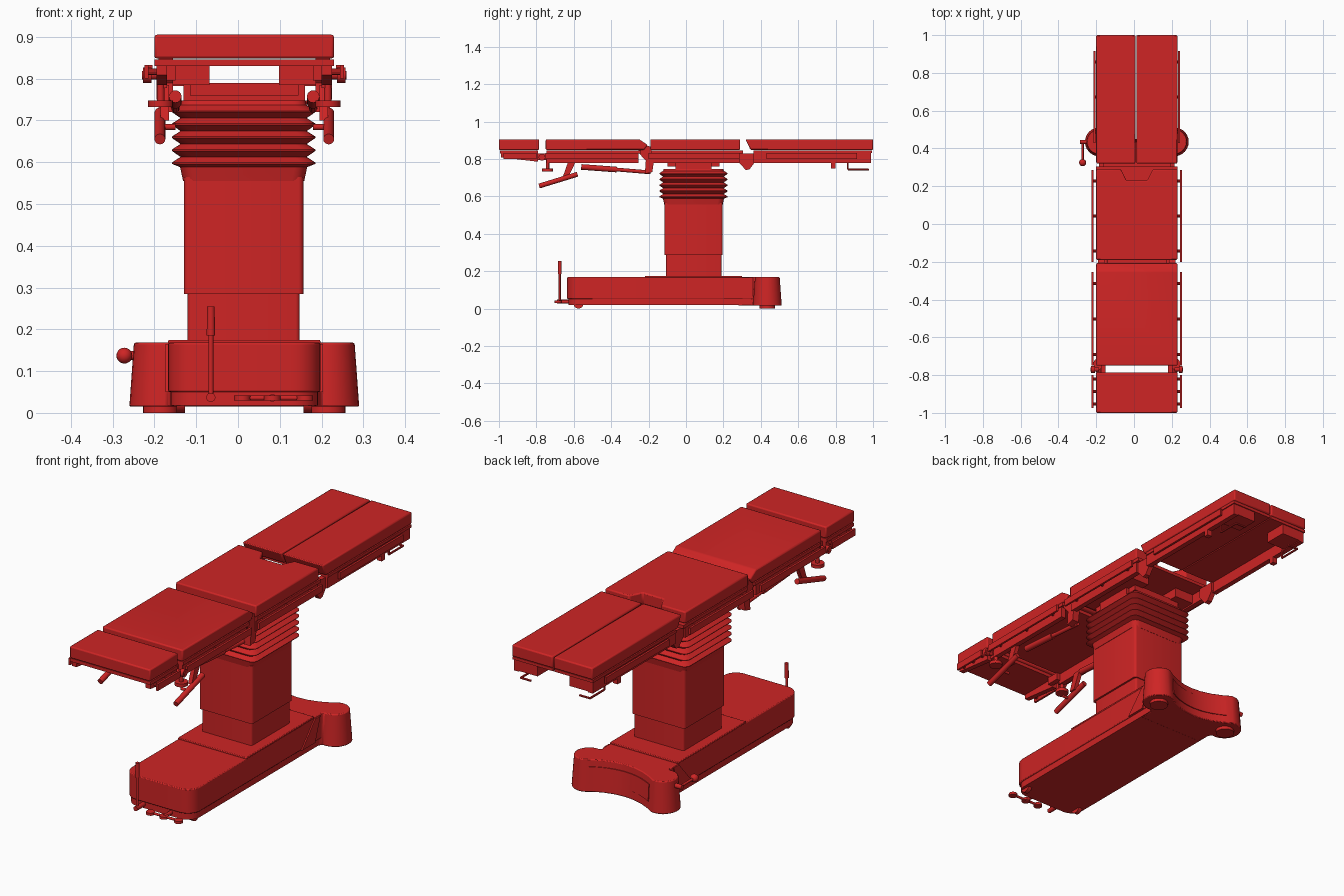
import bpy, bmesh, math
from mathutils import Vector

if "Cube" in bpy.data.objects:
    bpy.data.objects.remove(bpy.data.objects["Cube"])

red = bpy.data.materials.new("signal_red")
red.use_nodes = True
COLOUR = (0.62, 0.018, 0.018, 1)
red.diffuse_color = COLOUR
red.node_tree.nodes["Principled BSDF"].inputs["Base Color"].default_value = COLOUR
CX = 0.015  # centre line of the table


def finish(name, bm, bevel=0, smooth=True):
    bmesh.ops.recalc_face_normals(bm, faces=bm.faces)
    mesh = bpy.data.meshes.new(name)
    bm.to_mesh(mesh)
    bm.free()
    mesh.materials.append(red)
    ob = bpy.data.objects.new(name, mesh)
    bpy.context.collection.objects.link(ob)
    if bevel:
        mod = ob.modifiers.new("soft_edges", "BEVEL")
        mod.width, mod.segments, mod.limit_method = bevel, 2, "ANGLE"
    if smooth:
        bpy.ops.object.select_all(action="DESELECT")
        ob.select_set(True)
        bpy.context.view_layer.objects.active = ob
        bpy.ops.object.shade_smooth_by_angle(angle=math.radians(35))
    return ob


def loft(name, rings, bevel=0):
    """Skin a list of equal-length point rings and cap both ends."""
    bm = bmesh.new()
    loops = [[bm.verts.new(p) for p in ring] for ring in rings]
    n = len(loops[0])
    for a, b in zip(loops, loops[1:]):
        for i in range(n):
            bm.faces.new((a[i], a[(i + 1) % n], b[(i + 1) % n], b[i]))
    bm.faces.new(loops[0])
    bm.faces.new(loops[-1])
    return finish(name, bm, bevel)


def plan(name, pts, z0, z1, bevel=0):
    return loft(name, [[(x, y, z) for x, y in pts] for z in (z0, z1)], bevel)


def side(name, pts, x0, x1, bevel=0):
    return loft(name, [[(x, y, z) for y, z in pts] for x in (x0, x1)], bevel)


def box(name, x0, x1, y0, y1, z0, z1, bevel=0):
    return plan(name, [(x0, y0), (x1, y0), (x1, y1), (x0, y1)], z0, z1, bevel)


def rod(name, p, q, r, r2=None, n=16):
    p, q = Vector(p), Vector(q)
    d = q - p
    bm = bmesh.new()
    bmesh.ops.create_cone(bm, cap_ends=True, segments=n, radius1=r,
                          radius2=r if r2 is None else r2, depth=d.length)
    bmesh.ops.rotate(bm, verts=bm.verts, matrix=Vector((0, 0, 1)).rotation_difference(d).to_matrix())
    bmesh.ops.translate(bm, verts=bm.verts, vec=(p + q) / 2)
    return finish(name, bm)


def ball(name, p, r):
    bm = bmesh.new()
    bmesh.ops.create_uvsphere(bm, u_segments=16, v_segments=10, radius=r)
    bmesh.ops.translate(bm, verts=bm.verts, vec=p)
    return finish(name, bm)


def arc(cx, cy, r, a0, a1, n=8):
    angles = [math.radians(a0 + (a1 - a0) * i / n) for i in range(n + 1)]
    return [(cx + r * math.cos(a), cy + r * math.sin(a)) for a in angles]


def round_rect(cx, cy, hx, hy, r, z):
    pts = []
    for k, (sx, sy) in enumerate([(1, 1), (-1, 1), (-1, -1), (1, -1)]):
        pts += arc(cx + sx * (hx - r), cy + sy * (hy - r), r, 90 * k, 90 * k + 90, 4)
    return [(x, y, z) for x, y in pts]


# Base: long body with rounded front corners, recessed skirt and raised deck
def body_plan(w, front, r):
    return (arc(CX - w + r, front + r, r, 180, 270) + arc(CX + w - r, front + r, r, 270, 360)
            + [(CX + w, 0.36), (CX - w, 0.36)])


plan("base_body", body_plan(0.182, -0.635, 0.065), 0.05, 0.168, 0.004)
plan("base_skirt", body_plan(0.176, -0.628, 0.062), 0.018, 0.05)
box("base_deck", CX - 0.182, CX + 0.182, -0.22, 0.3, 0.165, 0.175, 0.003)


# Rear foot: two round ends joined by a concave bridge
def foot_plan(grow):
    ex, ey, r = 0.198, 0.435, 0.066 + grow
    half = arc(ex, ey, r, -100, 100, 14)
    rear = [(x, 0.437 + grow + 0.063 * (x / 0.186) ** 2) for x in (0.15, 0.1, 0.05)]
    right = [(0.17, 0.28)] + [(0.173, 0.34), (0.18, 0.362 - grow)] + half + rear
    left = [(-x, y) for x, y in reversed(right)]
    return [(CX + x, y) for x, y in right + [(0, 0.437 + grow)] + left]


loft("rear_foot", [[(x, y, z) for x, y in foot_plan(g)] for z, g in ((0.015, 0.011), (0.168, 0.0))], 0.004)
xs = [-0.16 + 0.02 * i for i in range(17)]
edge = [(CX + x, 0.441 + 0.063 * (x / 0.186) ** 2) for x in xs]
loft("rear_foot_panel", [[(x, y + d, z) for x, y in edge] + [(x, y - 0.012, z) for x, y in reversed(edge)]
                         for z, d in ((0.055, 0.009), (0.135, 0.003))])

for s, tag in ((-1, "right"), (1, "left")):
    x = CX + s * 0.2
    # Feet and wheels
    rod(f"rear_pad_{tag}", (x, 0.435, 0), (x, 0.435, 0.02), 0.042, n=24)
    w = CX + s * 0.152
    rod(f"front_wheel_{tag}", (w - 0.01, -0.575, 0.027), (w + 0.01, -0.575, 0.027), 0.027, n=24)
    # Sloping shoulder between body and foot
    side(f"base_shoulder_{tag}", [(0.2, 0.05), (0.3, 0.05), (0.34, 0.165), (0.3, 0.165)],
         CX + s * 0.17, CX + s * 0.188)

# Column: two telescoping sleeves and a bellows
loft("column_lower", [round_rect(0.0135, 0.042, 0.134, 0.148, 0.01, z) for z in (0.16, 0.29)])
loft("column_upper", [round_rect(0.0135, 0.04, 0.143, 0.155, 0.012, z) for z in (0.285, 0.565)])
folds = [(0.145, 0.555), (0.152, 0.588)]
for i in range(5):
    z = 0.597 + 0.031 * i
    folds += [(0.172, z - 0.001), (0.172, z + 0.002), (0.151, z + 0.0155)]
folds += [(0.148, 0.747)]
loft("column_bellows", [round_rect(0.0135, 0.04, h, h + 0.011, 0.03, z) for h, z in folds])
box("column_head", CX - 0.145, CX + 0.145, -0.055, 0.135, 0.74, 0.79)
box("head_plate", CX - 0.13, CX + 0.13, -0.1, 0.18, 0.76, 0.79)

# Mattress cushions
L, R = CX - 0.215, CX + 0.215
Z0, Z1, B = 0.848, 0.905, 0.006
box("head_cushion", L, R, -1, -0.785, Z0, Z1, B)
side("back_cushion", [(-0.75, Z0), (-0.225, Z0), (-0.205, 0.875), (-0.25, Z1), (-0.75, Z1)], L, R, B)
plan("seat_cushion", [(L, -0.19), (R, -0.19), (R, 0.29), (CX + 0.085, 0.29), (CX + 0.055, 0.23),
                      (CX - 0.055, 0.23), (CX - 0.085, 0.29), (L, 0.29)], Z0, Z1, B)
for a, b, tag in ((L, CX - 0.008, "right"), (CX - 0.002, R, "left")):
    side(f"leg_cushion_{tag}", [(0.345, Z0), (1, Z0), (1, Z1), (0.318, Z1)], a, b, B)
    box(f"leg_board_{tag}", a, b, 0.36, 0.995, 0.832, 0.846)

# Boards under the cushions
box("head_board", L, R, -0.995, -0.79, 0.83, 0.846)
box("back_board", L, R, -0.745, -0.24, 0.83, 0.846)
box("seat_board", L, R, -0.185, 0.305, 0.83, 0.846)

# Side frames, rails and fittings, mirrored across the centre line
sections = {"head": (-0.99, -0.79, -0.975, -0.8), "back": (-0.745, -0.255, -0.75, -0.255),
            "seat": (-0.185, 0.285, -0.2, 0.285), "leg": (0.36, 0.99, 0.43, 0.915)}
for s, tag in ((-1, "right"), (1, "left")):
    def X(d):
        return CX + s * d

    for part, (y0, y1, r0, r1) in sections.items():
        low = (0.808, 0.785) if part == "head" else (0.778, 0.778)
        side(f"{part}_frame_{tag}", [(y0, low[0]), (y1, low[1]), (y1, 0.835), (y0, 0.835)], X(0.185), X(0.21))
        out = 0.224 if part == "leg" else 0.234
        box(f"{part}_rail_{tag}", X(out - 0.005), X(out + 0.005), r0, r1, 0.8, 0.832)
        for k in (0.12, 0.5, 0.88):
            y = r0 + (r1 - r0) * k
            rod(f"{part}_rail_post_{tag}", (X(0.2), y, 0.816), (X(out), y, 0.816), 0.008, n=10)
    # Seat supports, leg blocks and wire handles
    box(f"seat_support_{tag}", X(0.083), X(0.19), -0.12, 0.22, 0.785, 0.832)
    box(f"leg_block_{tag}", X(0.085), X(0.205), 0.88, 0.99, 0.782, 0.835)
    path = [(X(0.185), 0.865, 0.785), (X(0.185), 0.865, 0.743), (X(0.185), 0.975, 0.743),
            (X(0.13), 0.975, 0.743)]
    for p, q in zip(path, path[1:]):
        rod(f"leg_wire_handle_{tag}", p, q, 0.005, n=8)
    box(f"leg_stud_{tag}", X(0.185), X(0.21), 0.775, 0.8, 0.75, 0.785)
    # Hinges between sections
    side(f"leg_hinge_{tag}", [(0.28, 0.83), (0.28, 0.785), (0.32, 0.74), (0.34, 0.745), (0.37, 0.785),
                             (0.37, 0.83)], X(0.175), X(0.2))
    side(f"back_hinge_{tag}", [(-0.26, 0.84), (-0.22, 0.875), (-0.19, 0.865), (-0.17, 0.8),
                              (-0.18, 0.73), (-0.22, 0.72), (-0.215, 0.79)], X(0.17), X(0.205))
    box(f"head_hinge_{tag}", X(0.165), X(0.19), -0.8, -0.735, 0.795, 0.83)
    # Clamp knobs
    rod(f"side_knob_stem_{tag}", (X(0.2), -0.77, 0.808), (X(0.245), -0.77, 0.808), 0.01)
    rod(f"side_knob_{tag}", (X(0.222), -0.77, 0.808), (X(0.242), -0.77, 0.808), 0.018)
    rod(f"lower_knob_stem_{tag}", (X(0.2), -0.74, 0.735), (X(0.2), -0.74, 0.8), 0.009)
    rod(f"lower_knob_{tag}", (X(0.2), -0.74, 0.732), (X(0.2), -0.74, 0.748), 0.03)
    # Back section struts and release handles
    rod(f"back_strut_{tag}", (X(0.165), -0.56, 0.757), (X(0.165), -0.37, 0.743), 0.015)
    rod(f"back_strut_piston_{tag}", (X(0.165), -0.37, 0.743), (X(0.165), -0.19, 0.728), 0.01)
    side(f"handle_bracket_{tag}", [(-0.66, 0.7), (-0.63, 0.7), (-0.59, 0.785), (-0.63, 0.785)], X(0.18), X(0.2))
    rod(f"release_handle_{tag}", (X(0.202), -0.785, 0.655), (X(0.202), -0.58, 0.718), 0.013)
    rod(f"handle_stub_{tag}", (X(0.165), -0.69, 0.684), (X(0.202), -0.69, 0.684), 0.007)

# Foot controls: upright lever, front pedals and side pedal
rod("lever_stem", (-0.065, -0.675, 0.035), (-0.065, -0.675, 0.19), 0.006)
rod("lever_grip", (-0.065, -0.675, 0.185), (-0.065, -0.675, 0.255), 0.010, 0.009)
rod("lever_arm", (-0.065, -0.69, 0.037), (-0.065, -0.61, 0.037), 0.011)
rod("pedal_bar", (0.0, -0.68, 0.036), (0.17, -0.68, 0.036), 0.006)
rod("pedal_arm", (0.082, -0.68, 0.036), (0.082, -0.61, 0.036), 0.009)
for x in (0.01, 0.082, 0.16):
    rod("pedal_pad", (x, -0.682, 0.03), (x, -0.682, 0.042), 0.02)
rod("side_pedal_arm", (-0.272, 0.44, 0.137), (-0.272, 0.33, 0.137), 0.006)
rod("side_pedal_pivot", (-0.285, 0.435, 0.137), (-0.24, 0.435, 0.137), 0.011)
ball("side_pedal_knob", (-0.272, 0.325, 0.137), 0.019)
